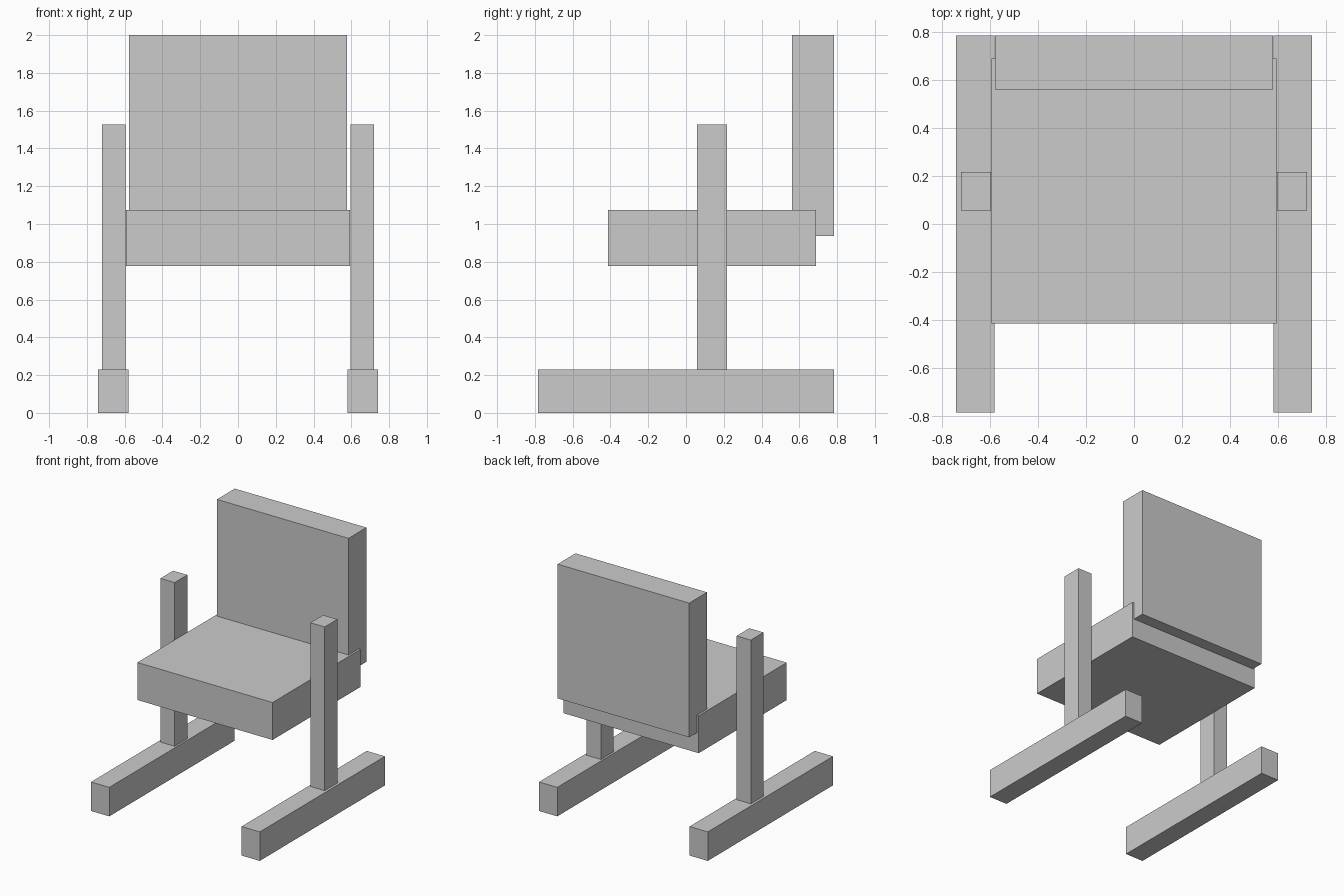
import bpy

if "Cube" in bpy.data.objects:
    bpy.data.objects.remove(bpy.data.objects["Cube"])


def box(name, x, y, z):
    """Axis-aligned box from (min, max) ranges."""
    bpy.ops.mesh.primitive_cube_add(size=1)
    ob = bpy.context.object
    ob.name = name
    ob.data.name = name
    lo, hi = zip(x, y, z)
    for v in ob.data.vertices:
        v.co = [hi[i] if v.co[i] > 0 else lo[i] for i in range(3)]
    return ob


# Seat and backrest, the backrest sinking into the rear of the seat
box("seat", (-0.593, 0.593), (-0.414, 0.688), (0.778, 1.075))
box("backrest", (-0.577, 0.577), (0.56, 0.784), (0.936, 2.0))

# Floor runner and arm post on each side
for side, s in (("left", -1), ("right", 1)):
    def span(a, b):
        return tuple(sorted((s * a, s * b)))
    box(side + "_runner", span(0.58, 0.74), (-0.784, 0.784), (0.0, 0.23))
    box(side + "_post", span(0.595, 0.72), (0.057, 0.216), (0.23, 1.528))
